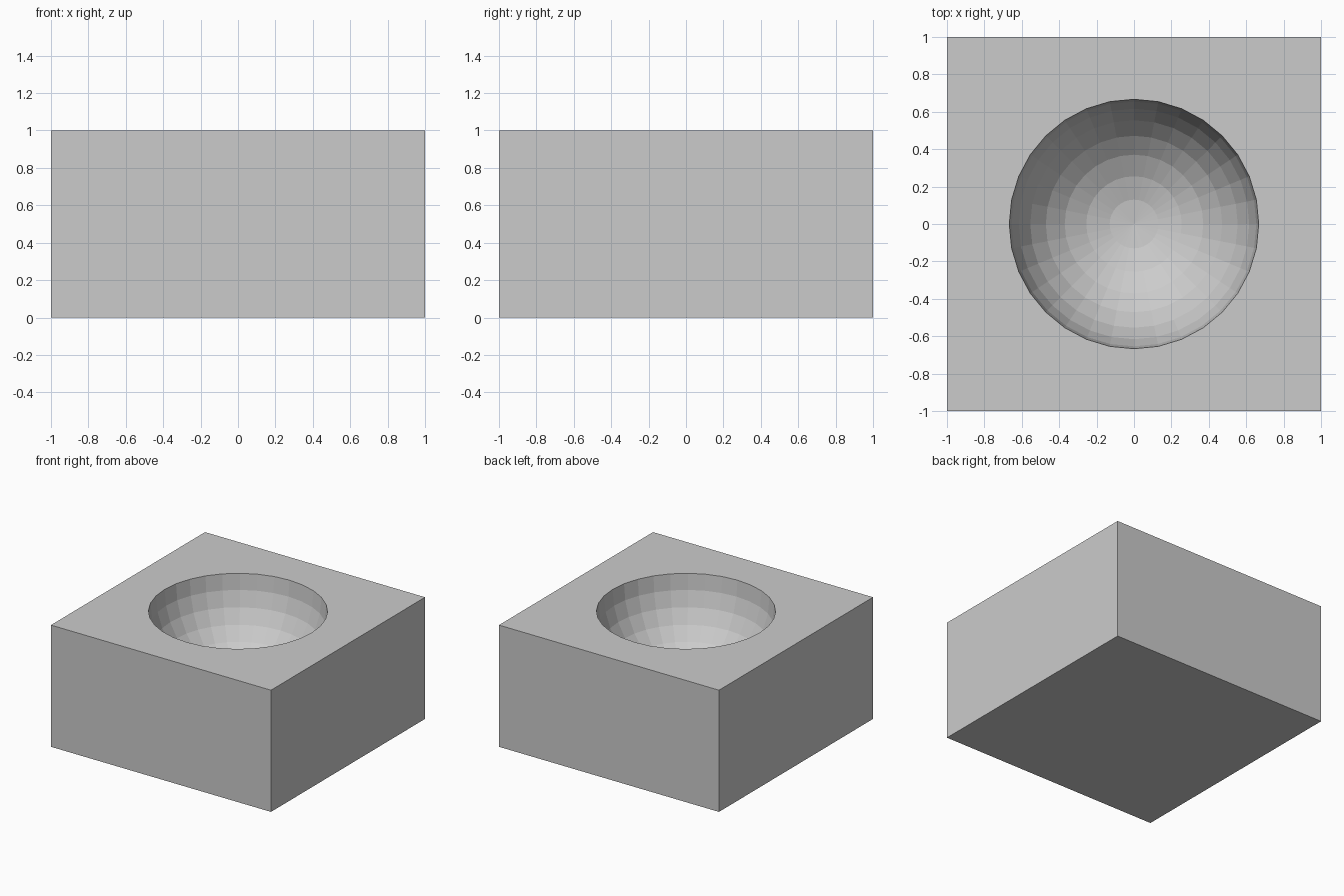
import bpy

if "Cube" in bpy.data.objects:
    bpy.data.objects.remove(bpy.data.objects["Cube"])

SIZE, HEIGHT, BOWL_RADIUS = 2.0, 1.0, 0.667

# Square block standing on the ground
bpy.ops.mesh.primitive_cube_add(size=1, location=(0, 0, HEIGHT / 2))
block = bpy.context.object
block.name = "hollowed_block"
block.scale = (SIZE, SIZE, HEIGHT)
bpy.ops.object.transform_apply(location=True, rotation=False, scale=True)

# Faceted sphere centred on the top face, used to carve the bowl
bpy.ops.mesh.primitive_uv_sphere_add(segments=32, ring_count=16,
                                     radius=BOWL_RADIUS, location=(0, 0, HEIGHT))
cutter = bpy.context.object
cutter.name = "bowl_cutter"

# Carve the hemispherical bowl
carve = block.modifiers.new("carve_bowl", 'BOOLEAN')
carve.operation = 'DIFFERENCE'
carve.solver = 'EXACT'
carve.object = cutter
bpy.context.view_layer.objects.active = block
bpy.ops.object.modifier_apply(modifier=carve.name)
bpy.data.objects.remove(cutter, do_unlink=True)
